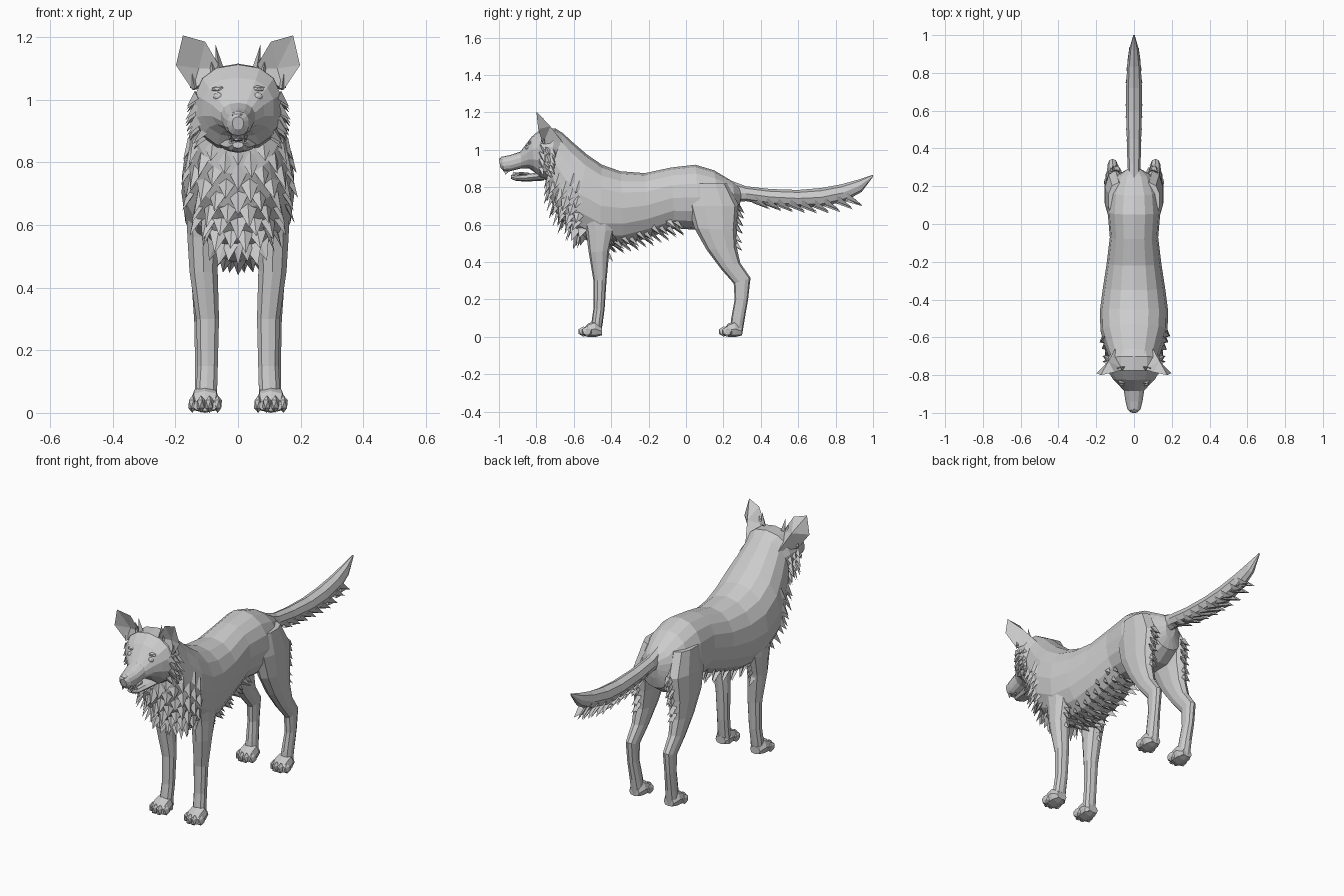
import bpy, bmesh
from math import sin, cos, pi, copysign
from mathutils import Vector, Matrix
from mathutils.bvhtree import BVHTree

cube = bpy.data.objects.get("Cube")
if cube:
    bpy.data.objects.remove(cube, do_unlink=True)

fur = bpy.data.materials.new("grey_fur")
fur.use_nodes = True
grey = (0.6, 0.6, 0.6, 1)
fur.diffuse_color = grey
fur.node_tree.nodes["Principled BSDF"].inputs["Base Color"].default_value = grey


def finish(bm, name):
    """Turn a bmesh into a named, flat-shaded object."""
    bmesh.ops.recalc_face_normals(bm, faces=bm.faces)
    mesh = bpy.data.meshes.new(name)
    bm.to_mesh(mesh)
    mesh.materials.append(fur)
    obj = bpy.data.objects.new(name, mesh)
    bpy.context.scene.collection.objects.link(obj)
    return obj


def loft(name, rings, sides=10, side=1, power=1.0):
    """Skin rings given as front/top point, back/bottom point (y, z), centre x, half width."""
    bm = bmesh.new()
    loops = []
    for y1, z1, y2, z2, x, w in rings:
        a, b = Vector((side * x, y1, z1)), Vector((side * x, y2, z2))
        mid, half = (a + b) / 2, (a - b) / 2
        loop = []
        for i in range(sides):
            t = 2 * pi * i / sides
            c, s = (copysign(abs(f) ** power, f) for f in (cos(t), sin(t)))
            loop.append(bm.verts.new(mid + half * c + Vector((w * s, 0, 0))))
        loops.append(loop)
    for l, m in zip(loops, loops[1:]):
        for i in range(sides):
            j = (i + 1) % sides
            bm.faces.new((l[i], l[j], m[j], m[i]))
    bm.faces.new(loops[0])
    bm.faces.new(loops[-1])
    return finish(bm, name)


def centred(rings):
    return [(a, b, c, d, 0, w) for a, b, c, d, w in rings]


def blob(name, centre, size, detail=1):
    bm = bmesh.new()
    bmesh.ops.create_icosphere(bm, subdivisions=detail, radius=1)
    bm.transform(Matrix.Translation(centre) @ Matrix.Diagonal((*size, 1)))
    return finish(bm, name)


def surface(obj):
    return BVHTree.FromPolygons([v.co for v in obj.data.vertices],
                                [p.vertices for p in obj.data.polygons])


def tuft(bm, root, normal, flow, length, width):
    """A lock of fur: a flattened pyramid rooted in the skin."""
    normal, flow = normal.normalized(), Vector(flow).normalized()
    across = flow.cross(normal).normalized() * width
    sunk = root - normal * 0.015
    ring = [sunk - across, root - flow * width * 0.5 + normal * 0.008,
            sunk + across, sunk + flow * width * 0.6]
    verts = [bm.verts.new(p) for p in ring]
    tip = bm.verts.new(root + flow * length)
    for i in range(4):
        bm.faces.new((verts[i], verts[(i + 1) % 4], tip))
    bm.faces.new(verts)


# Torso and neck
torso = loft("torso", centred([
    (.30, .79, .285, .68, .03), (.25, .83, .27, .62, .09), (.15, .89, .2, .57, .13),
    (.05, .92, .08, .57, .14), (-.08, .905, -.06, .58, .128), (-.22, .875, -.2, .53, .145),
    (-.35, .885, -.33, .49, .165), (-.45, .92, -.46, .48, .18), (-.53, .975, -.6, .55, .178),
    (-.6, 1.035, -.69, .65, .155), (-.66, 1.09, -.735, .76, .135), (-.7, 1.115, -.74, .84, .12)]),
    sides=16, power=.9)

# Head with muzzle, and the open lower jaw
head = loft("head", centred([
    (-.64, 1.07, -.69, .85, .11), (-.70, 1.115, -.73, .835, .14), (-.775, 1.112, -.78, .845, .14),
    (-.825, 1.07, -.81, .88, .115), (-.855, 1.03, -.84, .9, .085), (-.885, .99, -.88, .9, .055),
    (-.94, .972, -.94, .885, .046), (-.985, .962, -.975, .885, .035), (-1, .945, -.992, .905, .018)]),
    sides=14, power=.85)
loft("lower_jaw", centred([
    (-.75, .885, -.76, .835, .065), (-.85, .87, -.85, .83, .043),
    (-.91, .863, -.91, .833, .033), (-.935, .866, -.935, .845, .018)]), sides=8)
blob("tongue", (0, -.88, .873), (.022, .05, .008))
blob("nose", (0, -.982, .945), (.026, .018, .02))

# Tail
tail = loft("tail", centred([
    (.24, .835, .26, .72, .03), (.32, .805, .32, .725, .035), (.45, .79, .45, .705, .038),
    (.6, .785, .6, .695, .042), (.72, .795, .72, .695, .042), (.83, .815, .85, .725, .036),
    (.92, .84, .94, .775, .024), (1, .866, 1, .855, .004)]), sides=8)

front_rings = [
    (-.57, .72, -.36, .74, .11, .06), (-.535, .56, -.38, .57, .112, .052),
    (-.52, .45, -.41, .46, .11, .047), (-.495, .3, -.425, .3, .097, .038),
    (-.495, .15, -.435, .15, .097, .034), (-.505, .08, -.445, .075, .1, .035),
    (-.505, .01, -.455, .01, .1, .035)]
hind_rings = [
    (.03, .82, .22, .82, .08, .058), (.01, .70, .285, .7, .098, .058),
    (.045, .58, .272, .57, .107, .052), (.11, .465, .272, .475, .11, .043),
    (.185, .365, .29, .395, .112, .035), (.255, .285, .345, .315, .113, .028),
    (.26, .2, .332, .2, .113, .026), (.242, .1, .315, .1, .108, .03),
    (.235, .01, .3, .01, .105, .033)]

for s, tag in ((1, "left"), (-1, "right")):
    # Legs and paws
    for part, rings, heel in (("front", front_rings, -.45), ("hind", hind_rings, .3)):
        leg = loft(f"{tag}_{part}_leg", rings, 10, s, .9)
        if part == "hind":
            hind = surface(leg)
        else:
            fore = surface(leg)
        loft(f"{tag}_{part}_paw", [
            (heel, .05, heel, .008, .105, .03), (heel - .04, .085, heel - .03, 0, .105, .045),
            (heel - .075, .07, heel - .075, 0, .105, .048),
            (heel - .1, .04, heel - .1, .006, .105, .04)], 8, s, .8)
        for i in range(4):
            off = i - 1.5
            reach = heel - (.098 if abs(off) < 1 else .08)
            blob(f"{tag}_{part}_toe_{i + 1}", (s * (.105 + off * .027), reach, .028), (.015, .03, .028))

    # Eyes, brows and teeth
    blob(f"{tag}_eye", (s * .062, -.846, 1.01), (.017, .013, .013), 2)
    blob(f"{tag}_brow", (s * .06, -.832, 1.034), (.028, .016, .012))
    for name, x, y, z, up in (("upper", .026, -.965, .885, -1), ("lower", .02, -.922, .866, 1)):
        bm = bmesh.new()
        tuft(bm, Vector((s * x, y, z)), Vector((0, -1, 0)), (0, 0, up), .02, .006)
        finish(bm, f"{tag}_{name}_fang")

    # Ear: a forward-opening shell with a sharp tip and a folded outer flap
    bm = bmesh.new()

    def point(x, y, z):
        return bm.verts.new((s * x, y, z))
    inner, crown, tip = point(.055, -.77, 1.1), point(.105, -.785, 1.185), point(.176, -.80, 1.205)
    outer, lobe = point(.198, -.79, 1.11), point(.145, -.765, 1.03)
    hollow, back, root = point(.125, -.755, 1.1), point(.135, -.725, 1.125), point(.1, -.66, 1.04)
    rim = [inner, crown, tip, outer, lobe]
    for a, b in zip(rim, rim[1:]):
        bm.faces.new((a, b, hollow))
        bm.faces.new((b, a, back))
    for face in ((inner, lobe, hollow), (inner, back, root), (back, lobe, root), (lobe, inner, root)):
        bm.faces.new(face)
    finish(bm, f"{tag}_ear")
    bm = bmesh.new()
    for x, z, lift in ((.06, 1.1, .075), (.08, 1.09, .06), (.14, 1.04, .05)):
        tuft(bm, Vector((s * x, -.77, z)), Vector((0, -1, 0)), (s * .15, .1, 1), lift, .014)
    finish(bm, f"{tag}_ear_tufts")

    # Cheek ruff
    bm = bmesh.new()
    skin = surface(head)
    for row in range(3):
        for i in range(5):
            z = 1.02 - i * .04 - row * .012
            p, n, _, _ = skin.find_nearest(Vector((s * .2, -.79 + row * .045, z)))
            tuft(bm, p, n, (s * .55, .35, -.8), .05 + .008 * (i % 2), .022)
    finish(bm, f"{tag}_cheek_ruff")

    # Feathering behind the thigh and the elbow
    bm = bmesh.new()
    for row in range(3):
        for i in range(7):
            p, n, _, _ = hind.find_nearest(Vector((s * (.07 + row * .035), .4, .74 - i * .04)))
            tuft(bm, p, n, (s * (row - 1) * .3, .55, -.8), .05, .022)
    finish(bm, f"{tag}_thigh_feathering")
    bm = bmesh.new()
    for i in range(4):
        p, n, _, _ = fore.find_nearest(Vector((s * (.09 + .02 * (i % 2)), -.3, .52 - i * .03)))
        tuft(bm, p, n, (0, .5, -.9), .045, .02)
    finish(bm, f"{tag}_elbow_feathering")

# Chest mane: staggered rows of locks down the front of the neck
skin = surface(torso)
bm = bmesh.new()
for row in range(9):
    z = .86 - row * .04
    for i in range(-3, 4):
        angle = (i + .5 * (row % 2)) * .33
        p, n, _, _ = skin.ray_cast(Vector((0, -.5, z)), Vector((sin(angle), -cos(angle), 0)))
        if p:
            tuft(bm, p, n, (sin(angle) * .35, -.3, -.9), .075 - .015 * (i % 2), .036)
finish(bm, "chest_mane")

# Belly fringe
bm = bmesh.new()
for i in range(11):
    for j in range(-2, 3):
        start = Vector(((j + .5 * (i % 2)) * .04, -.46 + i * .04, .7))
        p, n, _, _ = skin.ray_cast(start, Vector((0, 0, -1)))
        if p:
            tuft(bm, p, n, (j * .12, .75, -.6), .065, .026)
finish(bm, "belly_fringe")

# Tail fringe: overlapping locks hanging from the underside
skin = surface(tail)
bm = bmesh.new()
for i in range(9):
    for j in (-1, 0, 1):
        p, n, _, _ = skin.find_nearest(Vector((j * .04, .36 + i * .066, .66 + .012 * max(0, i - 5))))
        tuft(bm, p, n, (j * .12, .9, -.42), .085, .035)
finish(bm, "tail_fringe")
